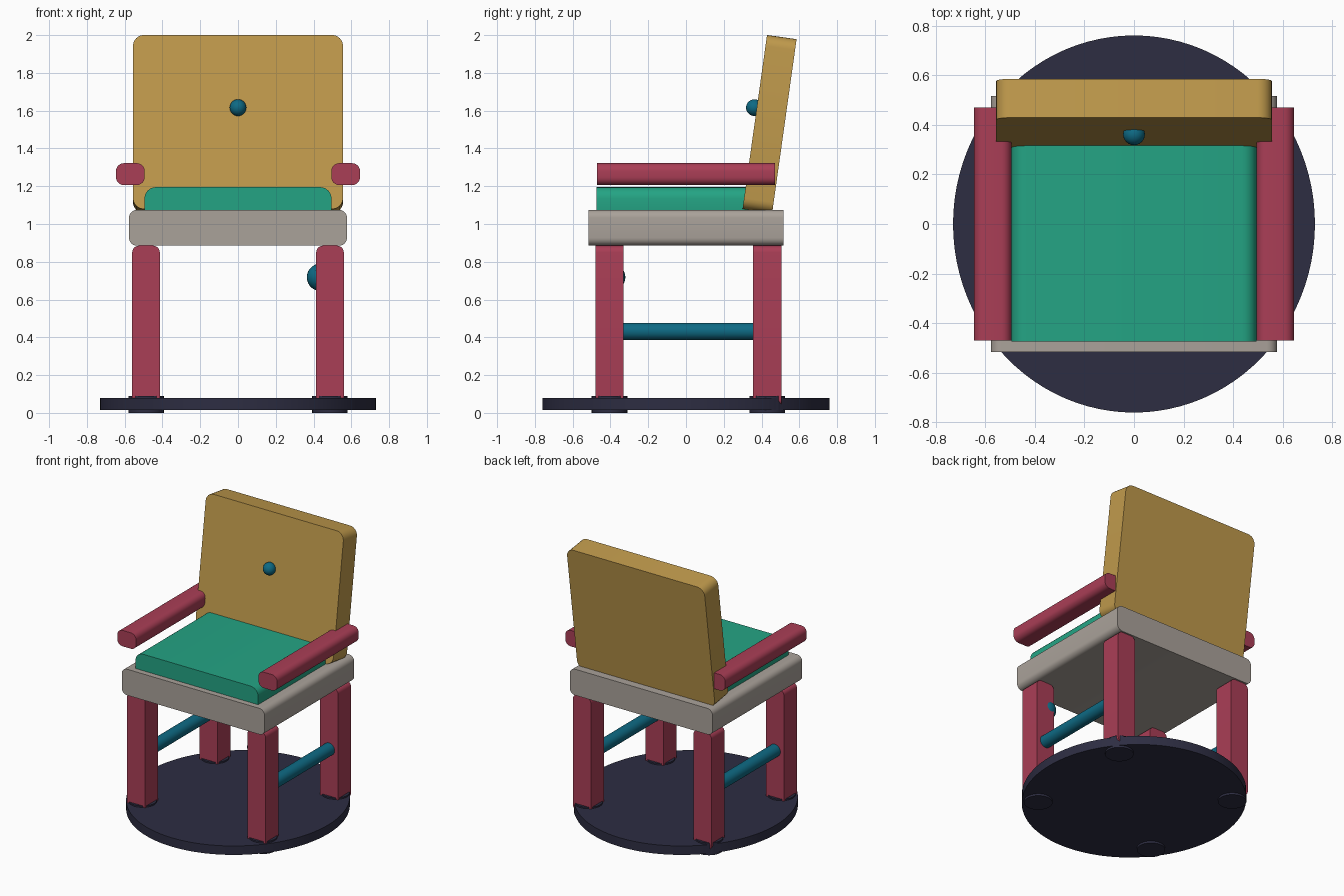
import bpy, bmesh, math
from mathutils import Matrix

cube = bpy.data.objects.get("Cube")
if cube:
    bpy.data.objects.remove(cube, do_unlink=True)


def material(name, r, g, b):
    # Colour given as display values, stored as linear
    col = [((c / 255 + 0.055) / 1.055) ** 2.4 for c in (r, g, b)] + [1.0]
    m = bpy.data.materials.new(name)
    m.use_nodes = True
    m.diffuse_color = col
    m.node_tree.nodes["Principled BSDF"].inputs["Base Color"].default_value = col
    return m


CRIMSON = material("crimson", 170, 62, 86)
GOLD = material("ochre", 192, 154, 76)
GREEN = material("green", 36, 164, 132)
GREY = material("warm grey", 170, 162, 154)
TEAL = material("teal", 14, 106, 132)
NAVY = material("dark navy", 45, 45, 66)


def finish(name, bm, mat, matrix):
    bmesh.ops.transform(bm, matrix=matrix, verts=bm.verts)
    bmesh.ops.recalc_face_normals(bm, faces=bm.faces)
    mesh = bpy.data.meshes.new(name)
    bm.to_mesh(mesh)
    bm.free()
    mesh.materials.append(mat)
    ob = bpy.data.objects.new(name, mesh)
    bpy.context.collection.objects.link(ob)
    bpy.ops.object.select_all(action="DESELECT")
    ob.select_set(True)
    bpy.context.view_layer.objects.active = ob
    bpy.ops.object.shade_smooth_by_angle(angle=math.radians(35))
    return ob


def slab(name, mat, centre, size, radius, tilt=0):
    """Rounded rectangle in x-z, extruded along y."""
    bm = bmesh.new()
    w, d, h = (s / 2 for s in size)
    steps = 6
    ring = []
    for k, (sx, sz) in enumerate(((1, 1), (-1, 1), (-1, -1), (1, -1))):
        for i in range(steps + 1):
            a = (k + i / steps) * math.pi / 2
            ring.append(bm.verts.new((sx * (w - radius) + radius * math.cos(a), -d,
                                      sz * (h - radius) + radius * math.sin(a))))
    face = bm.faces.new(ring)
    ext = bmesh.ops.extrude_face_region(bm, geom=[face], use_keep_orig=True)
    moved = [v for v in ext["geom"] if isinstance(v, bmesh.types.BMVert)]
    bmesh.ops.translate(bm, vec=(0, 2 * d, 0), verts=moved)
    return finish(name, bm, mat, Matrix.Translation(centre) @ Matrix.Rotation(tilt, 4, "X"))


def cylinder(name, mat, centre, radius, depth, sides=32, along_y=False, stretch=1):
    bm = bmesh.new()
    bmesh.ops.create_cone(bm, cap_ends=True, segments=sides,
                          radius1=radius, radius2=radius, depth=depth)
    turn = Matrix.Rotation(math.pi / 2 if along_y else 0, 4, "X")
    return finish(name, bm, mat, Matrix.Translation(centre) @ turn
                  @ Matrix.Diagonal((1, stretch, 1, 1)))


def ball(name, mat, centre, radius):
    bm = bmesh.new()
    bmesh.ops.create_uvsphere(bm, u_segments=24, v_segments=14, radius=radius)
    return finish(name, bm, mat, Matrix.Translation(centre))


# Oval floor plate
cylinder("base_plate", NAVY, (0, 0, 0.047), 0.73, 0.065, sides=96, stretch=1.042)

# Legs, foot pads, side rails and armrests
for side, s in (("left", 1), ("right", -1)):
    for end, y in (("front", -0.405), ("back", 0.43)):
        slab(f"{end}_{side}_leg", CRIMSON, (s * 0.487, y, 0.462), (0.146, 0.15, 0.846), 0.035)
        cylinder(f"{end}_{side}_foot_pad", NAVY, (s * 0.487, y, 0.045), 0.094, 0.09)
    cylinder(f"{side}_rail", TEAL, (s * 0.487, 0.012, 0.432), 0.045, 0.72, along_y=True)
    slab(f"{side}_armrest", CRIMSON, (s * 0.57, 0, 1.264), (0.152, 0.94, 0.116), 0.042)

# Seat, cushion and leaning backrest
slab("seat", GREY, (0, 0, 0.98), (1.154, 1.034, 0.19), 0.042)
slab("seat_cushion", GREEN, (0, -0.055, 1.105), (0.99, 0.84, 0.18), 0.06)
slab("backrest", GOLD, (0, 0.4425, 1.529), (1.112, 0.158, 0.93), 0.058, tilt=math.radians(-8))

# Round knobs
ball("backrest_button", TEAL, (0, 0.362, 1.616), 0.044)
ball("leg_knob", TEAL, (0.436, -0.393, 0.718), 0.072)
